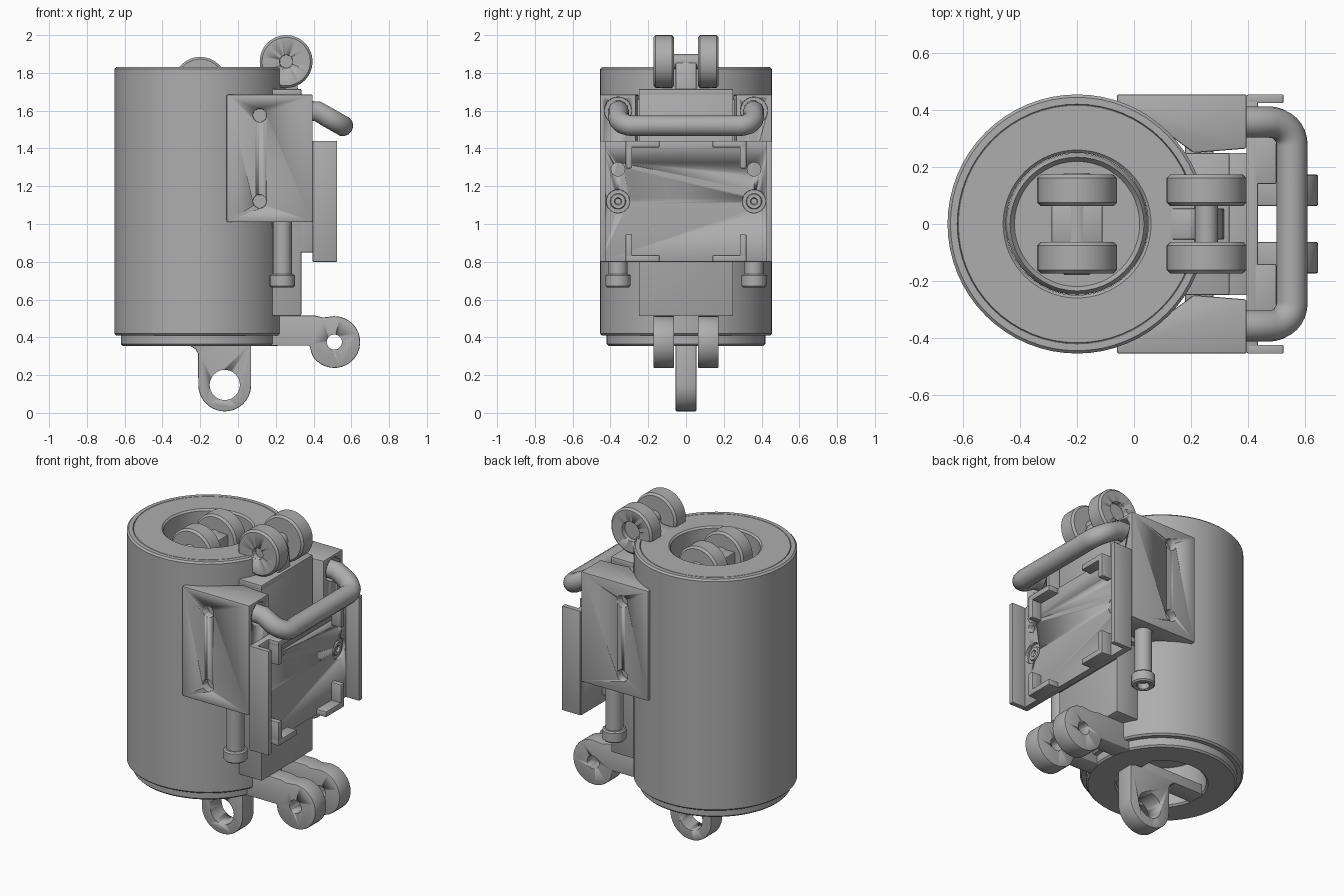
import bpy
import bmesh
from math import sin, cos, pi, radians
from mathutils import Matrix, Vector

cube = bpy.data.objects.get("Cube")
if cube:
    bpy.data.objects.remove(cube, do_unlink=True)

grey = bpy.data.materials.new("steel grey")
grey.use_nodes = True
colour = (0.42, 0.42, 0.42, 1)
grey.diffuse_color = colour
grey.node_tree.nodes["Principled BSDF"].inputs["Base Color"].default_value = colour

# Turns that carry a local z axis onto the named axis
TURN = {"x": Matrix.Rotation(pi / 2, 4, "Y"), "y": Matrix.Rotation(-pi / 2, 4, "X"), "z": Matrix()}


def activate(ob):
    bpy.ops.object.select_all(action="DESELECT")
    ob.select_set(True)
    bpy.context.view_layer.objects.active = ob


def apply(ob, mod):
    activate(ob)
    bpy.ops.object.modifier_apply(modifier=mod.name)


def finish(name, bm, bevel=0.0):
    bmesh.ops.recalc_face_normals(bm, faces=bm.faces)
    me = bpy.data.meshes.new(name)
    bm.to_mesh(me)
    bm.free()
    me.materials.append(grey)
    ob = bpy.data.objects.new(name, me)
    bpy.context.collection.objects.link(ob)
    if bevel:
        mod = ob.modifiers.new("edge", "BEVEL")
        mod.width = bevel
        mod.segments = 2
        mod.angle_limit = radians(40)
        apply(ob, mod)
    activate(ob)
    bpy.ops.object.shade_smooth_by_angle(angle=radians(35))
    return ob


def box(name, x, y, z, bevel=0.006):
    bm = bmesh.new()
    bmesh.ops.create_cube(bm, size=1)
    for v in bm.verts:
        v.co = [lo + (c + 0.5) * (hi - lo) for c, (lo, hi) in zip(v.co, (x, y, z))]
    return finish(name, bm, bevel)


def prism(name, outline, axis, lo, hi, bevel=0.006):
    """Extrude an (x, z) outline along y, or an (x, y) outline along z."""
    bm = bmesh.new()
    put = (lambda a, b: (a, lo, b)) if axis == "y" else (lambda a, b: (a, b, lo))
    face = bm.faces.new([bm.verts.new(put(a, b)) for a, b in outline])
    new = bmesh.ops.extrude_face_region(bm, geom=[face])["geom"]
    step = Vector((0, hi - lo, 0)) if axis == "y" else Vector((0, 0, hi - lo))
    bmesh.ops.translate(bm, verts=[g for g in new if isinstance(g, bmesh.types.BMVert)], vec=step)
    return finish(name, bm, bevel)


def lathe(name, profile, centre=(0, 0, 0), axis="z", steps=48):
    """Spin (radius, height) points round an axis."""
    bm = bmesh.new()
    vs = [bm.verts.new((r, 0, h)) for r, h in profile]
    es = [bm.edges.new(p) for p in zip(vs, vs[1:])]
    if profile[0][0] > 0:
        es.append(bm.edges.new((vs[-1], vs[0])))
    bmesh.ops.spin(bm, geom=vs + es, axis=(0, 0, 1), cent=(0, 0, 0), angle=2 * pi, steps=steps, use_duplicate=False)
    bmesh.ops.remove_doubles(bm, verts=bm.verts, dist=0.0001)
    bm.transform(Matrix.Translation(centre) @ TURN[axis])
    return finish(name, bm)


def rod(name, r, lo, hi, centre, axis, edge=0.008):
    return lathe(name, [(0, lo), (r - edge, lo), (r, lo + edge), (r, hi - edge), (r - edge, hi), (0, hi)], centre, axis, 32)


def drill(ob, r, lo, hi, centre, axis):
    tool = rod("drill", r, lo, hi, centre, axis, 0.001)
    mod = ob.modifiers.new("hole", "BOOLEAN")
    mod.operation = "DIFFERENCE"
    mod.solver = "EXACT"
    mod.object = tool
    apply(ob, mod)
    bpy.data.objects.remove(tool, do_unlink=True)


def arc(cx, cz, r, start, end, n=20):
    return [(cx + r * cos(radians(start + (end - start) * i / n)),
             cz + r * sin(radians(start + (end - start) * i / n))) for i in range(n + 1)]


CX = -0.2
# Main canister with open bore, collar and grooved top
lathe("canister", [(0.26, 0.355), (0.41, 0.355), (0.42, 0.365), (0.42, 0.41), (0.445, 0.41),
                   (0.455, 0.42), (0.455, 1.82), (0.445, 1.83), (0.421, 1.83), (0.419, 1.825),
                   (0.417, 1.83), (0.26, 1.83), (0.25, 1.82), (0.25, 0.365)], (CX, 0, 0), steps=64)
lathe("inner_piston", [(0, 0.6), (0.249, 0.6), (0.249, 1.6), (0.235, 1.62), (0.22, 1.6), (0, 1.6)], (CX, 0, 0))
box("piston_yoke", (-0.29, -0.11), (-0.065, 0.065), (1.58, 1.79))
rod("piston_axle", 0.05, -0.18, 0.18, (CX, 0, 1.745), "y")
box("bottom_crossbar", (-0.46, 0.06), (-0.055, 0.055), (0.355, 0.42))

# Hanging eye under the canister
lug = prism("bottom_eye", arc(-0.07, 0.148, 0.14, 180, 360) + [(0.07, 0.37), (-0.25, 0.37), (-0.25, 0.352),
            (-0.225, 0.338), (-0.212, 0.315)], "y", -0.055, 0.055)
drill(lug, 0.08, -0.2, 0.2, (-0.07, 0, 0.148), "y")

# Carrier plate along the canister side, stepped
box("carrier_plate", (0.18, 0.335), (-0.25, 0.25), (0.515, 1.69))
box("carrier_top", (0.18, 0.335), (-0.25, 0.25), (1.68, 1.715))
box("carrier_back", (0.18, 0.28), (-0.28, 0.28), (0.98, 1.66))
prism("top_wheel_arm", [(0.1, 1.66), (0.1, 1.81), (0.14, 1.835), (0.2, 1.84), (0.23, 1.88), (0.28, 1.88),
                        (0.31, 1.82), (0.32, 1.66)], "y", -0.055, 0.055)
rod("top_axle", 0.04, -0.12, 0.12, (0.255, 0, 1.86), "y")

for s in (-1, 1):
    side = "left" if s < 0 else "right"
    ys = sorted((s * 0.063, s * 0.173))

    # Rollers
    for part, x, z in (("piston_roller", CX, 1.745), ("top_roller", 0.255, 1.86)):
        wheel = rod(part + "_" + side, 0.14, ys[0], ys[1], (x, 0, z), "y", 0.012)
        if part == "top_roller":
            drill(wheel, 0.035 if s < 0 else 0.06, s * 0.173 - 0.03, s * 0.173 + 0.03, (x, 0, z), "y")

    # Lower fork arms
    arm = prism("fork_arm_" + side, [(0, 0.515), (0, 0.356), (0.38, 0.356), (0.388, 0.32)]
                + arc(0.51, 0.375, 0.137, 215, 450) + [(0.45, 0.505), (0.41, 0.515)], "y", ys[0], ys[1])
    drill(arm, 0.04, -0.3, 0.3, (0.51, 0, 0.375), "y")

    # Side blocks against the canister
    outline = [(-0.06, 0.455), (0.395, 0.455), (0.395, 0.265), (0.21, 0.25), (0.1, 0.33), (-0.06, 0.42)]
    block = prism("side_block_" + side, [(x, s * y) for x, y in outline], "z", 1.01, 1.685)
    for z in (1.12, 1.575):
        drill(block, 0.036, s * 0.455 - 0.05, s * 0.455 + 0.05, (0.115, 0, z), "y")
    drill(block, 0.072, 0.32, 0.45, (0, s * 0.36, 1.6), "x")

    # Hanging bolts with socket heads
    rod("bolt_shank_" + side, 0.05, 0.7, 1.02, (0.235, s * 0.36, 0), "z")
    head = rod("bolt_head_" + side, 0.067, 0.665, 0.735, (0.235, s * 0.36, 0), "z")
    drill(head, 0.035, 0.64, 0.7, (0.235, s * 0.36, 0), "z")

    # Panel flange, screw and corner brackets
    ys = sorted((s * 0.425, s * 0.455))
    box("panel_flange_" + side, (0.4, 0.525), ys, (0.8, 1.44), 0.003)
    lathe("panel_screw_" + side, [(0, 0.415), (0.015, 0.415), (0.02, 0.428), (0.038, 0.428),
                                  (0.042, 0.42), (0.042, 0.39), (0, 0.39)], (0, s * 0.36, 1.12), "x", 24)
    for t in (-1, 1):
        level = "upper" if t > 0 else "lower"
        edge = 1.12 + t * 0.32
        box(f"corner_{level}_{side}_bar", (0.42, 0.5), sorted((s * 0.14, s * 0.32)), sorted((edge, edge - t * 0.035)))
        box(f"corner_{level}_{side}_post", (0.42, 0.5), sorted((s * 0.285, s * 0.32)), sorted((edge, edge - t * 0.145)))

# Mounting panel
panel = box("panel", (0.395, 0.435), (-0.453, 0.453), (0.8, 1.44), 0.003)
for s in (-1, 1):
    drill(panel, 0.062, 0.415, 0.5, (0, s * 0.36, 1.12), "x")
    drill(panel, 0.036, 0.3, 0.5, (0, s * 0.36, 1.29), "x")
box("panel_mount", (0.33, 0.4), (-0.25, 0.25), (0.85, 1.4), 0.003)

# Bent tube handle
half = [(0.3, 0.358, 1.6), (0.42, 0.358, 1.597)]
for i in range(9):
    a = pi / 2 * i / 8
    x = 0.475 + 0.08 * sin(a)
    half.append((x, 0.278 + 0.08 * cos(a), 1.597 - 0.57 * (x - 0.42)))
path = half + [(x, -y, z) for x, y, z in reversed(half)]
curve = bpy.data.curves.new("handle", "CURVE")
curve.dimensions = "3D"
curve.bevel_depth = 0.055
curve.bevel_resolution = 5
curve.use_fill_caps = True
spline = curve.splines.new("POLY")
spline.points.add(len(path) - 1)
for p, co in zip(spline.points, path):
    p.co = (*co, 1)
curve.materials.append(grey)
handle = bpy.data.objects.new("handle", curve)
bpy.context.collection.objects.link(handle)
activate(handle)
bpy.ops.object.convert(target="MESH")
bpy.ops.object.shade_smooth_by_angle(angle=radians(35))
